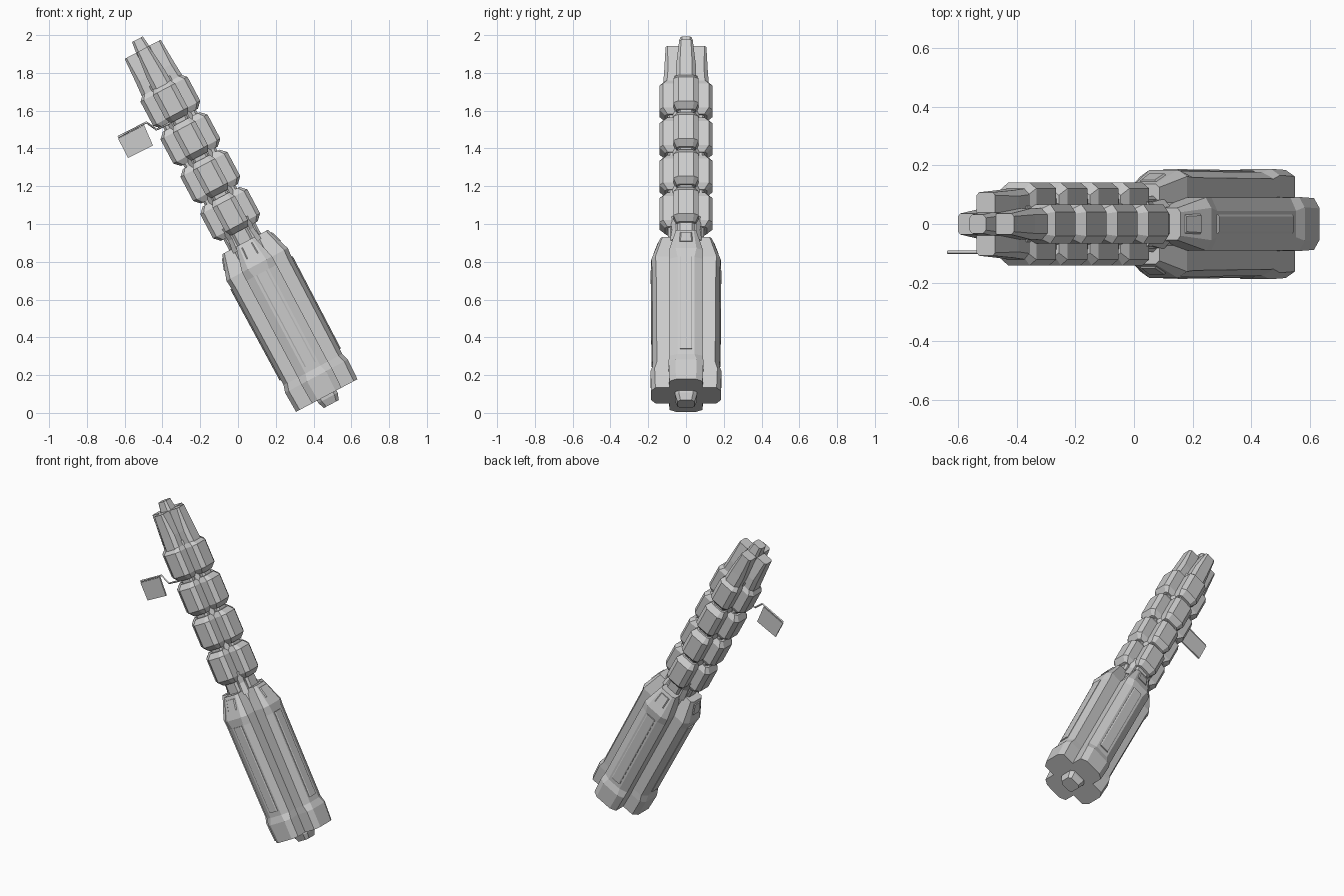
import bpy
from math import radians, sin, cos, pi
from mathutils import Matrix, Vector

if "Cube" in bpy.data.objects:
    bpy.data.objects.remove(bpy.data.objects["Cube"])

# Tilted frame: local z runs along the shaft, local x/y are radial
TILT = radians(28)
S, C = sin(TILT), cos(TILT)
FRAME = Matrix(((C, 0, -S, 0.46 * C), (0, 1, 0, 0), (S, 0, C, 0.46 * S - 0.004), (0, 0, 0, 1)))


def make(name, verts, faces):
    me = bpy.data.meshes.new(name)
    me.from_pydata(verts, [], faces)
    me.update()
    ob = bpy.data.objects.new(name, me)
    bpy.context.collection.objects.link(ob)
    return ob


def loft(rings, verts, faces, turn):
    """Join equal-sized rings into a capped solid, turned about the shaft."""
    base, n = len(verts), len(rings[0])
    rot = FRAME @ Matrix.Rotation(turn, 4, 'Z')
    for ring in rings:
        verts += [rot @ Vector(p) for p in ring]
    for k in range(len(rings) - 1):
        for i in range(n):
            j = (i + 1) % n
            a, b = base + k * n, base + (k + 1) * n
            faces.append((a + i, a + j, b + j, b + i))
    faces.append(tuple(base + i for i in reversed(range(n))))
    faces.append(tuple(base + (len(rings) - 1) * n + i for i in range(n)))


def lobes(name, sections, inner, count=4):
    """Four chamfered bars around the shaft; sections: (t, radius, half width, side chamfer, depth)."""
    rings = []
    for t, r, w, cw, cr in sections:
        rings.append([(inner, -w, t), (r - cr, -w, t), (r, cw - w, t),
                      (r, w - cw, t), (r - cr, w, t), (inner, w, t)])
    verts, faces = [], []
    for k in range(count):
        loft(rings, verts, faces, k * 2 * pi / count)
    return make(name, verts, faces)


def prism(name, sections, chamfer=0.3):
    """Eight-sided core; sections: (t, half width)."""
    rings = []
    for t, w in sections:
        c = w * (1 - chamfer)
        rings.append([(w, -c, t), (w, c, t), (c, w, t), (-c, w, t),
                      (-w, c, t), (-w, -c, t), (-c, -w, t), (c, -w, t)])
    verts, faces = [], []
    loft(rings, verts, faces, 0)
    return make(name, verts, faces)


# Handle: four long bars with a flared foot and sloped shoulders
lobes("handle_bars", [
    (-0.136, 0.184, 0.088, 0.035, 0.022),
    (-0.02, 0.188, 0.092, 0.035, 0.022),
    (0.02, 0.176, 0.090, 0.045, 0.022),
    (0.60, 0.180, 0.090, 0.045, 0.022),
    (0.65, 0.184, 0.090, 0.035, 0.022),
    (0.785, 0.137, 0.055, 0.015, 0.012)], 0.05)
prism("handle_core", [(-0.10, 0.09), (0.66, 0.095), (0.79, 0.075)])
prism("end_knob", [(-0.187, 0.045), (-0.15, 0.058), (-0.09, 0.058)], 0.35)

# Raised strips down the handle faces and small buttons on the shoulders
lobes("handle_strips", [(0.05, 0.183, 0.032, 0.006, 0.004),
                        (0.60, 0.187, 0.032, 0.006, 0.004)], 0.165)
lobes("shoulder_buttons", [(0.70, 0.172, 0.035, 0.006, 0.006),
                           (0.765, 0.150, 0.032, 0.006, 0.006)], 0.12)

# Shaft: neck, core and ribs seen between the rings of blocks
prism("neck", [(0.76, 0.085), (0.83, 0.075), (0.90, 0.085)])
prism("shaft_core", [(0.85, 0.072), (1.75, 0.068)])
lobes("shaft_ribs", [(0.78, 0.095, 0.045, 0.012, 0.012),
                     (1.74, 0.100, 0.040, 0.012, 0.012)], 0.05)

# Four rings of chamfered blocks
for i, t in enumerate((0.953, 1.177, 1.402, 1.628)):
    lobes(f"shaft_blocks_{i + 1}", [
        (t - 0.103, 0.110, 0.050, 0.015, 0.012),
        (t - 0.072, 0.141, 0.067, 0.026, 0.020),
        (t + 0.072, 0.141, 0.067, 0.026, 0.020),
        (t + 0.103, 0.110, 0.050, 0.015, 0.012)], 0.055)

# Tip: four fingers around a centre pin
lobes("tip_fingers", [
    (1.70, 0.122, 0.055, 0.022, 0.02),
    (1.80, 0.115, 0.052, 0.020, 0.02),
    (1.94, 0.108, 0.036, 0.010, 0.01)], 0.04)
prism("tip_pin", [(1.70, 0.050), (1.90, 0.045), (2.00, 0.032)], 0.35)

# Hanging tag plate
outline = [(-0.635, 1.452), (-0.497, 1.524), (-0.45, 1.415), (-0.582, 1.35)]
verts = [(x, y, z) for y in (-0.101, -0.091) for x, z in outline]
make("tag_plate", verts, [(3, 2, 1, 0), (4, 5, 6, 7)] +
     [(i, (i + 1) % 4, (i + 1) % 4 + 4, i + 4) for i in range(4)])

# Bent wire carrying the tag
curve = bpy.data.curves.new("tag_wire", 'CURVE')
curve.dimensions = '3D'
curve.bevel_depth = 0.006
curve.bevel_resolution = 0
line = curve.splines.new('POLY')
path = [(-0.635, 1.46), (-0.485, 1.538), (-0.432, 1.50), (-0.36, 1.535)]
line.points.add(len(path) - 1)
for p, (x, z) in zip(line.points, path):
    p.co = (x, -0.096, z, 1)
bpy.context.collection.objects.link(bpy.data.objects.new("tag_wire", curve))
